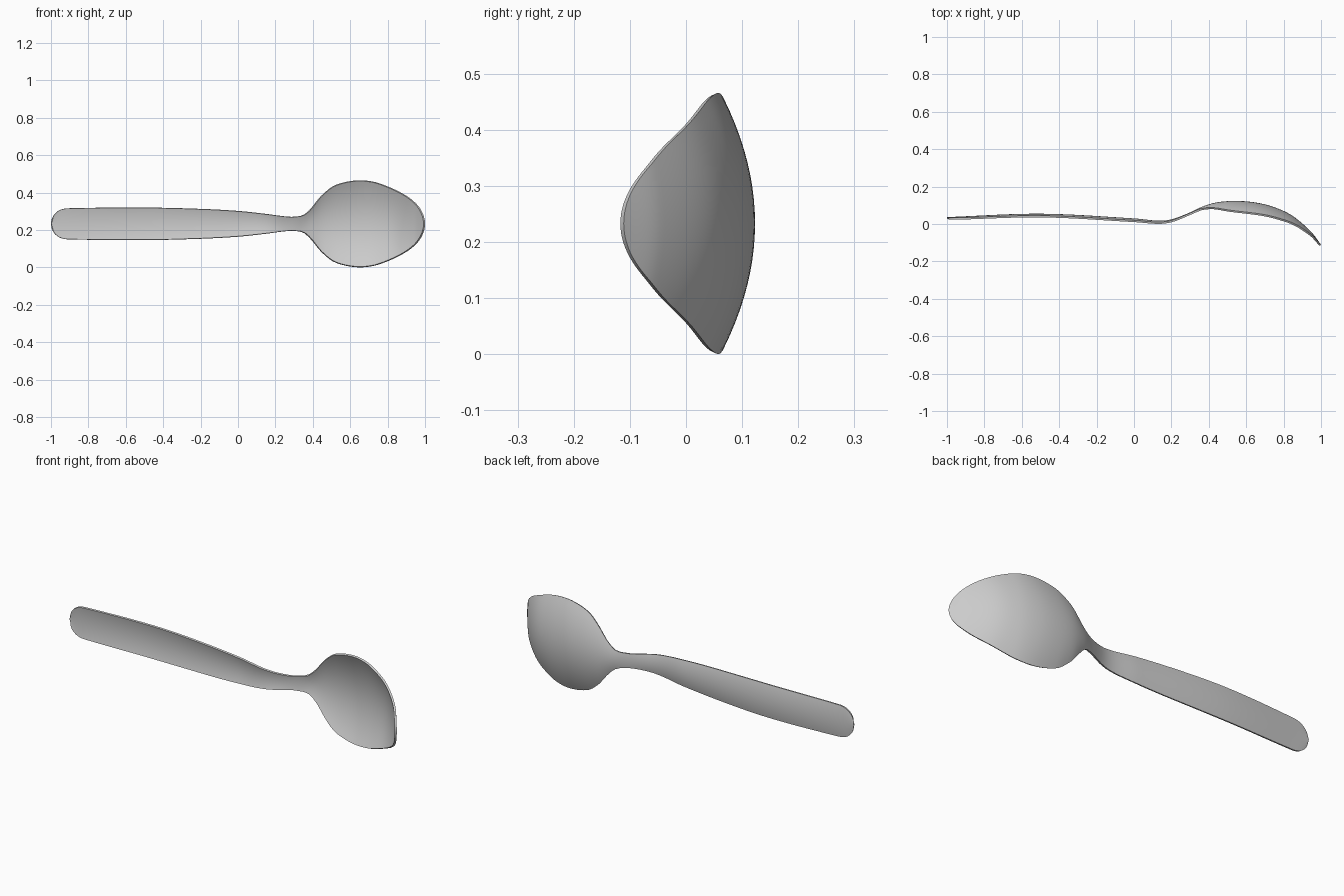
import bpy
import bmesh
import math

cube = bpy.data.objects.get("Cube")
if cube:
    bpy.data.objects.remove(cube, do_unlink=True)

THICKNESS = 0.01
MID_HEIGHT = 0.233
LENGTH_STEPS = 130
CROSS_STEPS = 20

# Half width of the outline along the length
WIDTH = [(-1, 0), (-.98, .053), (-.95, .075), (-.91, .083), (-.5, .087), (-.2, .08),
         (0, .069), (.15, .053), (.25, .04), (.31, .039), (.36, .054), (.4, .095),
         (.45, .155), (.52, .207), (.63, .232), (.72, .226), (.8, .2), (.9, .15),
         (.96, .1), (1, 0)]
# Back of the spoon along its spine
SPINE = [(-1, .037), (-.5, .055), (0, .03), (.13, .018), (.2, .025), (.3, .062),
         (.37, .095), (.45, .117), (.55, .123), (.65, .115), (.75, .09), (.85, .042),
         (.95, -.045), (1, -.111)]
# How far the edges curl forward of the spine
CURL = [(-1, .003), (-.9, .007), (-.5, .01), (0, .01), (.2, .006), (.33, .004),
        (.4, .017), (.5, .046), (.6, .057), (.7, .055), (.8, .046), (.9, .025),
        (.96, .01), (1, 0)]


def smooth_curve(points, x):
    """Cubic interpolation through the points."""
    def slope(i):
        a, b = points[max(i - 1, 0)], points[min(i + 1, len(points) - 1)]
        return (b[1] - a[1]) / (b[0] - a[0])

    i = 0
    while i < len(points) - 2 and x > points[i + 1][0]:
        i += 1
    (xa, ya), (xb, yb) = points[i], points[i + 1]
    span = xb - xa
    t = (x - xa) / span
    s = 1 - t
    return (ya * s * s * (1 + 2 * t) + yb * t * t * (1 + 2 * s)
            + span * t * s * (slope(i) * s - slope(i + 1) * t))


# Squared widths give both ends a round outline
SQUARED = [(x, w * w) for x, w in WIDTH]


def surface_point(x, across):
    half = math.sqrt(max(smooth_curve(SQUARED, x), 0))
    y = smooth_curve(SPINE, x) - smooth_curve(CURL, x) * across * across
    return (x, y, MID_HEIGHT + half * across)


# Thin sheet swept from handle end to bowl tip, stations closer at the ends
bm = bmesh.new()
rows = []
for i in range(LENGTH_STEPS + 1):
    x = -math.cos(math.pi * i / LENGTH_STEPS)
    if i in (0, LENGTH_STEPS):
        rows.append([bm.verts.new(surface_point(x, 0))])
    else:
        rows.append([bm.verts.new(surface_point(x, 2 * j / CROSS_STEPS - 1))
                     for j in range(CROSS_STEPS + 1)])

for a, b in zip(rows, rows[1:]):
    for j in range(CROSS_STEPS):
        if len(a) == 1:
            corners = (a[0], b[j + 1], b[j])
        elif len(b) == 1:
            corners = (a[j], a[j + 1], b[0])
        else:
            corners = (a[j], a[j + 1], b[j + 1], b[j])
        bm.faces.new(corners)

mesh = bpy.data.meshes.new("spoon")
bm.to_mesh(mesh)
bm.free()
spoon = bpy.data.objects.new("spoon", mesh)
bpy.context.collection.objects.link(spoon)

# Polished grey metal
steel = bpy.data.materials.new("steel grey")
steel.use_nodes = True
colour = (0.6, 0.6, 0.6, 1)
steel.diffuse_color = colour
steel.node_tree.nodes["Principled BSDF"].inputs["Base Color"].default_value = colour
mesh.materials.append(steel)

# Metal thickness towards the front
solid = spoon.modifiers.new("thickness", "SOLIDIFY")
solid.thickness = THICKNESS
solid.offset = -1

bpy.context.view_layer.objects.active = spoon
spoon.select_set(True)
bpy.ops.object.modifier_apply(modifier=solid.name)
bpy.ops.object.shade_smooth_by_angle(angle=math.radians(40))
